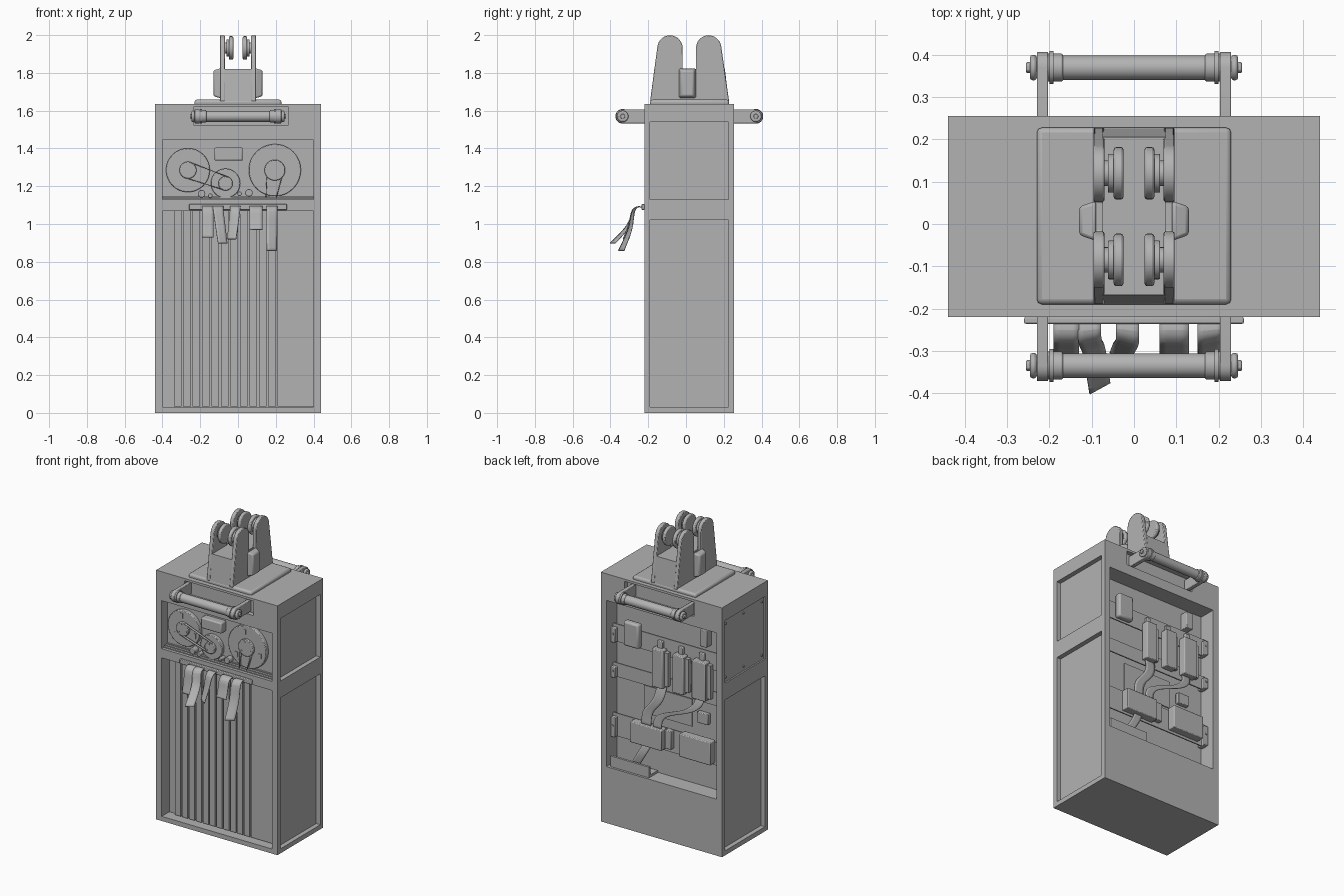
import bpy, bmesh, math
from mathutils import Vector, Matrix

cube = bpy.data.objects.get("Cube")
if cube:
    bpy.data.objects.remove(cube, do_unlink=True)

grey = bpy.data.materials.new("painted_grey")
grey.use_nodes = True
tone = (.45, .45, .45, 1)
grey.diffuse_color = tone
grey.node_tree.nodes["Principled BSDF"].inputs["Base Color"].default_value = tone
parts = []


def finish(name, bm, bevel=0):
    """Turn a bmesh into a named grey object."""
    bmesh.ops.recalc_face_normals(bm, faces=bm.faces)
    mesh = bpy.data.meshes.new(name)
    bm.to_mesh(mesh)
    bm.free()
    mesh.materials.append(grey)
    obj = bpy.data.objects.new(name, mesh)
    bpy.context.collection.objects.link(obj)
    parts.append(obj)
    if bevel:
        mod = obj.modifiers.new("edge", 'BEVEL')
        mod.width, mod.segments, mod.limit_method = bevel, 2, 'ANGLE'
    return obj


def add_box(bm, xs, ys, zs):
    lo, hi = Vector((xs[0], ys[0], zs[0])), Vector((xs[1], ys[1], zs[1]))
    size = Matrix.Diagonal((*(hi - lo), 1))
    return bmesh.ops.create_cube(bm, size=1, matrix=Matrix.Translation((lo + hi) / 2) @ size)


def box(name, xs, ys, zs, bevel=0):
    bm = bmesh.new()
    add_box(bm, xs, ys, zs)
    return finish(name, bm, bevel)


def disc(name, axis, start, end, a, b, radius, bevel=0, sides=32):
    """Cylinder along x or y; a, b are the other two coordinates."""
    mid = (start + end) / 2
    place = Vector((mid, a, b)) if axis == 'X' else Vector((a, mid, b))
    turn = Matrix.Rotation(math.pi / 2, 4, 'Y' if axis == 'X' else 'X')
    bm = bmesh.new()
    bmesh.ops.create_cone(bm, cap_ends=True, segments=sides, radius1=radius, radius2=radius,
                          depth=abs(end - start), matrix=Matrix.Translation(place) @ turn)
    return finish(name, bm, bevel)


def prism(name, outline, x0, x1, bevel=0):
    """Extrude a y-z outline along x."""
    bm = bmesh.new()
    face = bm.faces.new([bm.verts.new((x0, y, z)) for y, z in outline])
    new = bmesh.ops.extrude_face_region(bm, geom=[face])['geom']
    bmesh.ops.translate(bm, vec=(x1 - x0, 0, 0), verts=[v for v in new if isinstance(v, bmesh.types.BMVert)])
    return finish(name, bm, bevel)


def ribbon(name, path, width, twist=0):
    """Smooth flat strip following a path, turning about z as it goes."""
    bm = bmesh.new()
    rows = []
    for i, point in enumerate(path):
        turn = twist * i / len(path)
        side = Vector((math.cos(turn), math.sin(turn), 0)) * width / 2
        rows.append([bm.verts.new(Vector(point) + side * s) for s in (-1, 1)])
    for (a, b), (c, d) in zip(rows, rows[1:]):
        bm.faces.new((a, b, d, c))
    obj = finish(name, bm)
    sub = obj.modifiers.new("smooth", 'SUBSURF')
    sub.levels = sub.render_levels = 2
    sub.boundary_smooth = 'PRESERVE_CORNERS'
    obj.modifiers.new("thickness", 'SOLIDIFY').thickness = .005
    return obj


def arc(cy, cz, r, start, end, steps=12):
    angles = [math.radians(start + (end - start) * i / steps) for i in range(steps + 1)]
    return [(cy + r * math.cos(t), cz + r * math.sin(t)) for t in angles]


# Cabinet with recesses on every side
front, back, top = -.22, .255, 1.635
cabinet = box("cabinet", (-.44, .44), (front, back), (0, top))
bm = bmesh.new()
add_box(bm, (-.4, .4), (-.5, -.16), (1.13, 1.445))
add_box(bm, (-.4, .4), (-.5, -.14), (.03, 1.07))
add_box(bm, (-.4, .4), (.145, .5), (.37, 1.46))
for inner, outer in ((-.5, front + .03), (back - .03, .5)):
    add_box(bm, (-.235, .267), (inner, outer), (1.525, 1.62))
for side in (-1, 1):
    for zs, depth in (((.03, 1.02), .03), ((1.13, 1.54), .03 if side > 0 else .01)):
        add_box(bm, sorted((side * .5, side * (.44 - depth))), (-.19, .225), zs)
cutter = finish("recess_cutter", bm)
cut = cabinet.modifiers.new("recesses", 'BOOLEAN')
cut.operation, cut.object, cut.solver = 'DIFFERENCE', cutter, 'EXACT'
bpy.context.view_layer.objects.active = cabinet
bpy.ops.object.modifier_apply(modifier=cut.name)
parts.remove(cutter)
bpy.data.objects.remove(cutter, do_unlink=True)

# Screws on the access panel
for y in (-.17, .02, .205):
    for z in (1.16, 1.51):
        disc("panel_screw", 'X', -.436, -.425, y, z, .007, sides=12)

# Vertical tape columns in the lower bay
for i in range(11):
    x = -.34 + i * .05
    box("tape_column", (x, x + .04), (-.165, -.13), (.035, 1.07))
box("plain_column", (.21, .4), (-.165, -.13), (.035, 1.07))

# Reel deck
for x, z, r, hub in ((-.265, 1.285, .116, .045), (.195, 1.285, .138, .055), (-.066, 1.215, .078, .038)):
    disc("reel", 'Y', -.185, -.155, x, z, r, .004, 48)
    disc("reel_hub", 'Y', -.2, -.18, x, z, hub, .004)
    for k in range(3):
        t = math.radians(100 + 120 * k)
        cx, cz = x + math.cos(t) * r * .72, z + math.sin(t) * r * .72
        disc("reel_hub_screw", 'Y', -.204, -.195, x + math.cos(t) * hub * .7, z + math.sin(t) * hub * .7, .005, sides=8)
        if r > .1:
            box("reel_tab", (cx - .01, cx + .01), (-.188, -.18), (cz - .016, cz + .016))
box("meter", (-.125, .025), (-.21, -.155), (1.335, 1.405), .008)
for x, z, r in ((-.193, 1.16, .02), (-.147, 1.15, .012), (.008, 1.16, .012), (.058, 1.165, .02)):
    disc("knob", 'Y', -.2, -.155, x, z, r, .003, 20)
for (ax, az), (bx, bz) in (((-.25, 1.327), (-.05, 1.25)), ((-.285, 1.245), (-.08, 1.18)),
                           ((.235, 1.25), (.205, 1.14)), ((.155, 1.25), (.15, 1.14))):
    bm = bmesh.new()
    bm.faces.new([bm.verts.new(p) for p in ((ax, -.2, az), (bx, -.2, bz), (bx, -.185, bz), (ax, -.185, az))])
    finish("drive_tape", bm).modifiers.new("thickness", 'SOLIDIFY').thickness = .004
for i in range(3):
    box("deck_step", (-.4, .4), (-.2 + i * .015, -.155), (1.13, 1.136 + i * .006))

# Hanging tapes and their bar
box("tape_bar", (-.26, .26), (-.236, front), (1.075, 1.105), .004)
for x, width, reach, bottom, drift, twist in (
        (-.16, .06, .31, .93, 0, 0), (-.105, .055, .39, .9, .025, .6), (-.015, .055, .32, .92, -.02, -.7),
        (.095, .07, .31, .97, 0, 0), (.18, .06, .345, .86, 0, .6)):
    drop = 1.1 - bottom
    path = [(x, front, 1.085), (x, -.25, 1.1), (x, -.285, 1.08), (x + drift * .4, -.29, 1.1 - drop * .45),
            (x + drift * .7, -(reach + .29) / 2, 1.1 - drop * .75), (x + drift, -reach, bottom)]
    ribbon("hanging_tape", path, width, twist)

# Carry handles, front and back
for sign, wall, y in ((-1, front + .03, -.335), (1, back - .03, .37)):
    disc("handle_grip", 'X', -.17, .17, y, 1.57, .029)
    for s in (-1, 1):
        if sign < 0:
            outline = arc(y, 1.57, .037, 90, 270) + [(wall, 1.533), (wall, 1.607)]
        else:
            outline = arc(y, 1.57, .037, -90, 90) + [(wall, 1.607), (wall, 1.533)]
        prism("handle_arm", outline, s * .203, s * .23, .003)
        disc("handle_collar", 'X', s * .168, s * .207, y, 1.57, .033, .004)
        disc("handle_flange", 'X', s * .19, s * .2, y, 1.57, .039)
        disc("handle_cap", 'X', s * .23, s * .246, y, 1.57, .03, .006)
        disc("handle_bolt", 'X', s * .24, s * .255, y, 1.57, .014, .003, 6)

# Roller bracket on the roof
box("roof_plate", (-.23, .23), (-.19, .228), (top - .01, 1.658), .012)
lobes = (-.085, .12)
cheek = ([(.228, 1.65)] + arc(lobes[1], 1.932, .067, 10, 180) + [(.053, 1.81), (-.018, 1.81)]
         + arc(lobes[0], 1.932, .067, 0, 170) + [(-.19, 1.65)])
for s in (-1, 1):
    prism("bracket_cheek", cheek, s * .07, s * .096, .004)
    bm = bmesh.new()
    tip = add_box(bm, sorted((s * .09, s * .13)), (-.04, .055), (1.665, 1.825))['verts']
    for v in tip:
        if abs(v.co.x) > .1:
            v.co.y = .0075 + (v.co.y - .0075) * .7
            v.co.z = 1.745 + (v.co.z - 1.745) * .85
    finish("bracket_boss", bm, .008)
    for y in lobes:
        disc("roller", 'X', s * .025, s * .048, y, 1.932, .062, .006)
        disc("roller_step", 'X', s * .045, s * .062, y, 1.932, .046, .003)
        disc("roller_axle", 'X', s * .06, s * .08, y, 1.932, .03)
prism("bracket_core", [(-.188, 1.65), (-.168, 1.82), (.206, 1.82), (.226, 1.65)], -.075, .075)

# Rear bay: mounting rails with end tabs
for low, high in ((1.17, 1.285), (.94, 1.03), (.55, .7)):
    box("mounting_rail", (-.4, .4), (.175, .183), (low, high))
    for s in (-1, 1):
        box("rail_tab", sorted((s * .37, s * .4)), (.15, .21), (low, high - .02), .004)
        disc("rail_screw", 'Y', .18, .215, s * .385, (low + high) / 2, .007, sides=10)

# Rear bay: modules and connectors
for xs in ((.01, .09), (-.14, -.06), (-.3, -.2)):
    box("relay_module", xs, (.18, .23), (.97, 1.22), .005)
    box("relay_side", (xs[0] - .025, xs[0]), (.18, .21), (.985, 1.205))
    mid = sum(xs) / 2
    box("relay_clip", (mid - .018, mid + .018), (.175, .2), (1.215, 1.265), .004)
for xs, zs in (((.015, .245), (.565, .7)), ((-.34, -.115), (.565, .715))):
    box("power_module", xs, (.18, .235), zs, .005)
box("power_connector", (-.04, .005), (.18, .215), (.58, .7), .004)
box("upper_module", (.19, .3), (.18, .225), (1.18, 1.34), .012)
box("upper_bracket", (-.29, -.24), (.145, .2), (1.31, 1.42), .004)
box("lower_bracket", (-.28, -.2), (.145, .175), (.79, .86), .004)
box("backing_panel", (-.15, .2), (.145, .152), (.74, .92))
box("cable_tray", (.1, .38), (.15, .24), (.37, .385))
box("tray_lip", (.1, .38), (.225, .24), (.375, .44))

# Rear bay: flat cables
for start, end, width in ((.04, .14, .07), (-.24, .06, .06)):
    ribbon("flat_cable", [(start, .19, .99), (start, .21, .92), (start * .7 + end * .3, .215, .85),
                          (end, .21, .79), (end, .215, .69)], width)
ribbon("tray_cable", [(.13, .2, .58), (.17, .22, .5), (.24, .2, .39)], .06)

# Smooth curved surfaces while keeping edges sharp
bpy.ops.object.select_all(action='DESELECT')
for obj in parts:
    obj.select_set(True)
bpy.context.view_layer.objects.active = cabinet
bpy.ops.object.shade_smooth_by_angle(angle=math.radians(35))
